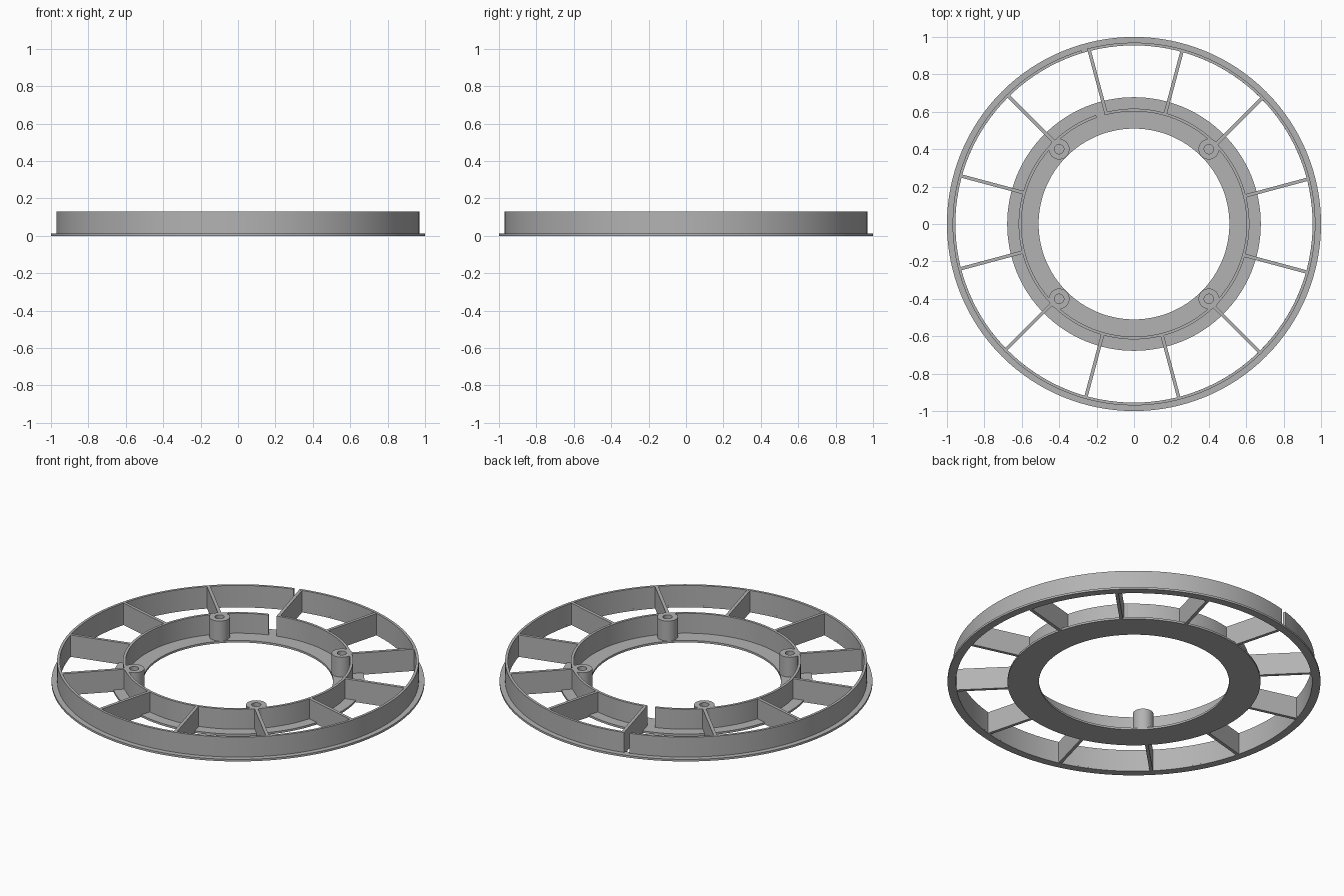
import bpy, bmesh
from math import radians, cos, sin
from mathutils import Matrix, Vector

cube = bpy.data.objects.get("Cube")
if cube:
    bpy.data.objects.remove(cube, do_unlink=True)

grey = bpy.data.materials.new("plain grey")
grey.use_nodes = True
colour = (0.45, 0.45, 0.45, 1)
grey.diffuse_color = colour
grey.node_tree.nodes["Principled BSDF"].inputs["Base Color"].default_value = colour

HEIGHT = 0.13
PLATE = 0.012


def finish(name, bm):
    bmesh.ops.recalc_face_normals(bm, faces=bm.faces)
    mesh = bpy.data.meshes.new(name)
    bm.to_mesh(mesh)
    bm.free()
    mesh.materials.append(grey)
    obj = bpy.data.objects.new(name, mesh)
    bpy.context.collection.objects.link(obj)
    bpy.ops.object.select_all(action='DESELECT')
    obj.select_set(True)
    bpy.context.view_layer.objects.active = obj
    bpy.ops.object.shade_smooth_by_angle(angle=radians(30))
    return obj


def ring(name, r_in, r_out, z0, z1, start=0, sweep=360, steps=128, centre=(0, 0)):
    """Rectangular section swept about the vertical axis, capped when open."""
    bm = bmesh.new()
    section = [(r_in, z0), (r_out, z0), (r_out, z1), (r_in, z1)]
    verts = [bm.verts.new((r, 0, z)) for r, z in section]
    face = bm.faces.new(verts)
    closed = sweep == 360
    if closed:
        edges = list(face.edges)
        bmesh.ops.delete(bm, geom=[face], context='FACES_ONLY')
        geom = edges
    else:
        geom = [face]
        cap = bmesh.ops.duplicate(bm, geom=[face])["geom"]
    bmesh.ops.spin(bm, geom=geom, axis=(0, 0, 1), cent=(0, 0, 0),
                   angle=radians(sweep), steps=steps, use_merge=closed)
    bmesh.ops.remove_doubles(bm, verts=bm.verts, dist=0.0001)
    bm.transform(Matrix.Translation((*centre, 0)) @ Matrix.Rotation(radians(start), 4, 'Z'))
    return finish(name, bm)


# Flat flanges
ring("outer_flange", 0.955, 1.0, 0, PLATE)
ring("inner_flange", 0.51, 0.678, 0, PLATE)

# Upright walls, each with a slot beside one spoke
ring("outer_wall", 0.955, 0.97, PLATE / 2, HEIGHT, start=106.8, sweep=358.2)
ring("inner_wall", 0.602, 0.617, PLATE / 2, HEIGHT, start=109.3, sweep=355.5)

# Radial spokes, one face lying on the radial line
for i in range(12):
    angle = 15 + 30 * i
    inner = 0.604 if angle == 105 else 0.612
    length = 0.958 - inner
    bm = bmesh.new()
    bmesh.ops.create_cube(bm, size=1)
    bm.transform(Matrix.Rotation(radians(angle), 4, 'Z')
                 @ Matrix.Translation((inner + length / 2, -0.009, HEIGHT / 2))
                 @ Matrix.Diagonal((length, 0.018, HEIGHT - 0.001, 1)))
    finish(f"spoke_{i + 1}", bm)

# Screw bosses with blind holes
for side, x in (("left", 0.4), ("right", -0.4)):
    for end, y in (("front", -0.4), ("back", 0.4)):
        ring(f"{end}_{side}_boss", 0.025, 0.055, PLATE / 2, HEIGHT,
             steps=40, centre=(x, y))
